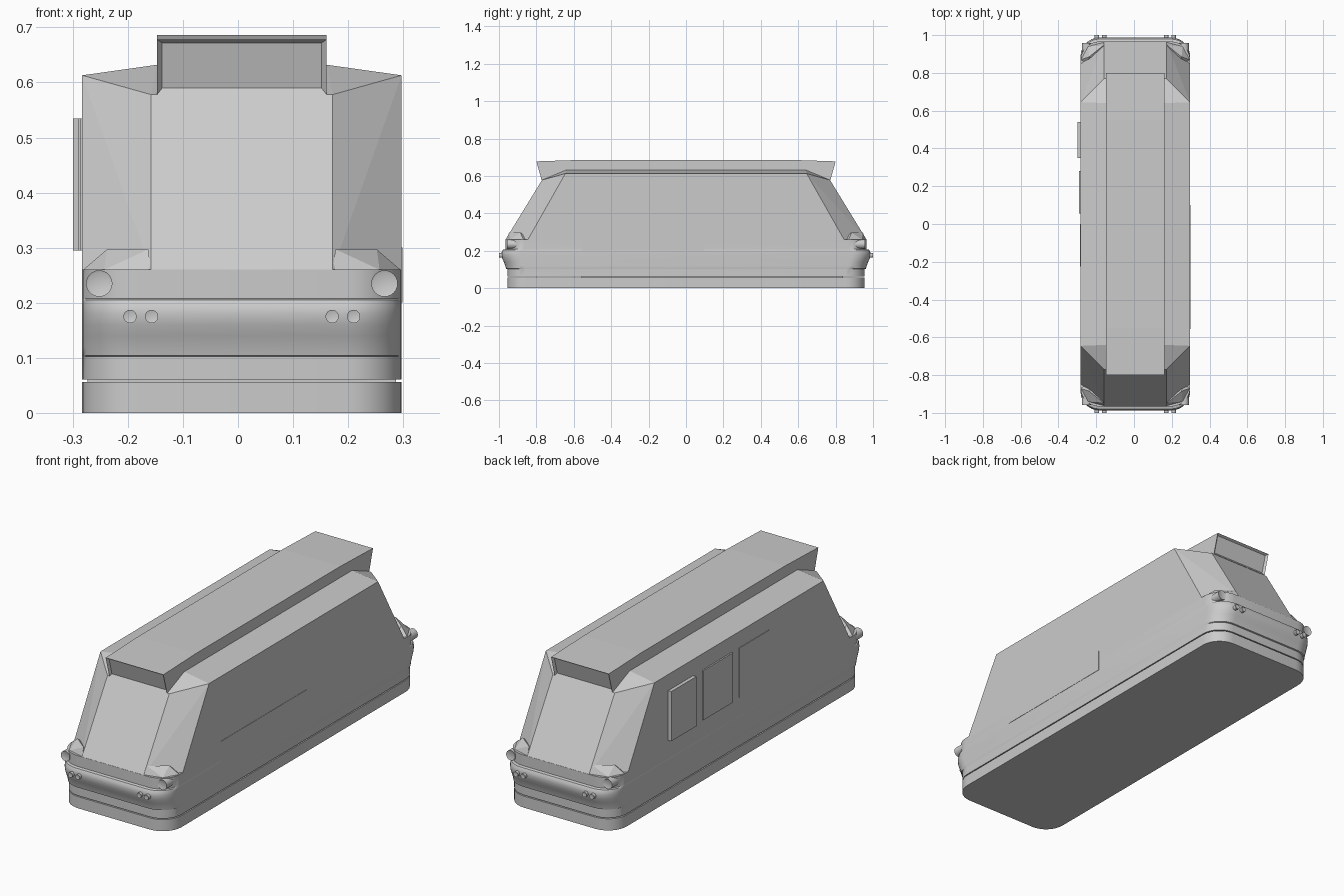
import bpy, bmesh, math
from mathutils import Matrix, Vector

if "Cube" in bpy.data.objects:
    bpy.data.objects.remove(bpy.data.objects["Cube"], do_unlink=True)

CX = 0.007      # centre line of the body
HW = 0.29       # half width of the body

grey = bpy.data.materials.new("plain grey")
grey.use_nodes = True
grey.diffuse_color = (0.6, 0.6, 0.6, 1)
grey.node_tree.nodes["Principled BSDF"].inputs["Base Color"].default_value = (0.6, 0.6, 0.6, 1)


def finish(name, bm, smooth=False):
    bmesh.ops.recalc_face_normals(bm, faces=bm.faces)
    mesh = bpy.data.meshes.new(name)
    bm.to_mesh(mesh)
    bm.free()
    mesh.materials.append(grey)
    obj = bpy.data.objects.new(name, mesh)
    bpy.context.collection.objects.link(obj)
    if smooth:
        bpy.ops.object.select_all(action='DESELECT')
        obj.select_set(True)
        bpy.context.view_layer.objects.active = obj
        bpy.ops.object.shade_smooth_by_angle(angle=math.radians(35))
    return obj


def rounded_outline(half_len, r=0.1, steps=8):
    """Plan outline: a rectangle with rounded corners."""
    pts = []
    for q, (sx, sy) in enumerate([(1, 1), (-1, 1), (-1, -1), (1, -1)]):
        for i in range(steps + 1):
            a = (q + i / steps) * math.pi / 2
            pts.append((CX + sx * (HW - r) + r * math.cos(a),
                        sy * (half_len - r) + r * math.sin(a)))
    return pts


def stack(name, levels):
    """Skin plan outlines given as (z, half length)."""
    bm = bmesh.new()
    rings = [[bm.verts.new((x, y, z)) for x, y in rounded_outline(h)] for z, h in levels]
    for low, high in zip(rings, rings[1:]):
        for i in range(len(low)):
            j = (i + 1) % len(low)
            bm.faces.new((low[i], low[j], high[j], high[i]))
    bm.faces.new(rings[0])
    bm.faces.new(rings[-1])
    return finish(name, bm, True)


def hull(name, points):
    bm = bmesh.new()
    for p in points:
        bm.verts.new(p)
    bmesh.ops.convex_hull(bm, input=bm.verts)
    bmesh.ops.dissolve_limit(bm, angle_limit=0.01, verts=bm.verts, edges=bm.edges)
    return finish(name, bm)


def box(name, low, high):
    return hull(name, [(x, y, z) for x in (low[0], high[0])
                       for y in (low[1], high[1]) for z in (low[2], high[2])])


def lamp(name, x, z, r, y_in, y_out, end, rim):
    """Cylinder pointing out of one end, with a recessed lens."""
    bm = bmesh.new()
    place = Matrix.Translation((x, end * (y_in + y_out) / 2, z)) @ Matrix.Rotation(math.pi / 2, 4, 'X')
    bmesh.ops.create_cone(bm, cap_ends=True, segments=24, radius1=r, radius2=r,
                          depth=y_out - y_in, matrix=place)
    bm.normal_update()
    caps = [f for f in bm.faces if f.normal.y * end > 0.9]
    bmesh.ops.inset_individual(bm, faces=caps, thickness=rim, depth=-rim / 2)
    return finish(name, bm, True)


# Plinth, connecting core and lower body with the bulging bumpers
stack("plinth", [(0, 0.955), (0.056, 0.955)])
box("floor_core", (CX - 0.28, -0.56, 0.05), (CX + 0.28, 0.84, 0.07))
stack("lower_body", [(0.061, 0.955), (0.102, 0.955), (0.104, 0.962), (0.12, 0.966),
                     (0.14, 0.974), (0.16, 0.983), (0.18, 0.987), (0.195, 0.985),
                     (0.205, 0.979), (0.208, 0.966), (0.26, 0.966)])

# Upper body with raked windscreens, corner facets and shallow roof
corner = [(0.165, 0.965, 0.26), (HW, 0.845, 0.26), (0.165, 0.77, 0.578),
          (HW, 0.645, 0.613), (0.155, 0.64, 0.632), (HW, 0.845, 0.25), (0.165, 0.965, 0.25)]
hull("upper_body", [(CX + sx * x, sy * y, z) for x, y, z in corner
                    for sx in (1, -1) for sy in (1, -1)])

# Roof box with framed sign recess at each end
side = [(0.8, 0.678), (0.55, 0.686), (-0.55, 0.686), (-0.8, 0.678),
        (-0.772, 0.578), (-0.62, 0.63), (0.62, 0.63), (0.772, 0.578)]
bm = bmesh.new()
face = bm.faces.new([bm.verts.new((CX - 0.154, y, z)) for y, z in side])
ext = bmesh.ops.extrude_face_region(bm, geom=[face])
bmesh.ops.translate(bm, vec=Vector((0.308, 0, 0)),
                    verts=[v for v in ext["geom"] if isinstance(v, bmesh.types.BMVert)])
bmesh.ops.recalc_face_normals(bm, faces=bm.faces)
ends = [f for f in bm.faces if abs(f.normal.y) > 0.9]
bmesh.ops.inset_individual(bm, faces=ends, thickness=0.013, depth=-0.01)
finish("roof_box", bm)

# Lamps and their housings at both ends
brow = [(0.165, 0.962, 0.26), (0.25, 0.94, 0.26), (HW - 0.002, 0.87, 0.26),
        (0.17, 0.945, 0.297), (0.245, 0.885, 0.297), (0.17, 0.88, 0.26), (0.25, 0.84, 0.26)]
for end, where in ((-1, "front"), (1, "back")):
    for s, hand in ((1, "left"), (-1, "right")):
        tag = where + "_" + hand
        hull(tag + "_lamp_housing", [(CX + s * x, end * y, z) for x, y, z in brow])
        lamp(tag + "_headlight", CX + s * 0.259, 0.235, 0.024, 0.86, 0.958, end, 0.004)
        for n, x in (("inner", 0.164), ("outer", 0.203)):
            lamp(tag + "_" + n + "_marker", CX + s * x, 0.175, 0.012, 0.95, 1.0, end, 0.001)

# Side windows on one side, each a little prouder than the last
for i, (y0, y1, x) in enumerate([(0.35, 0.54, -0.3), (0.055, 0.28, -0.29), (-0.225, 0.0, -0.286)]):
    box("side_window_%d" % (i + 1), (x, y0, 0.295), (-0.27, y1, 0.535))

# Thin panel on the other side
box("side_panel", (0.28, -0.555, 0.2), (0.2985, 0.1, 0.3))
